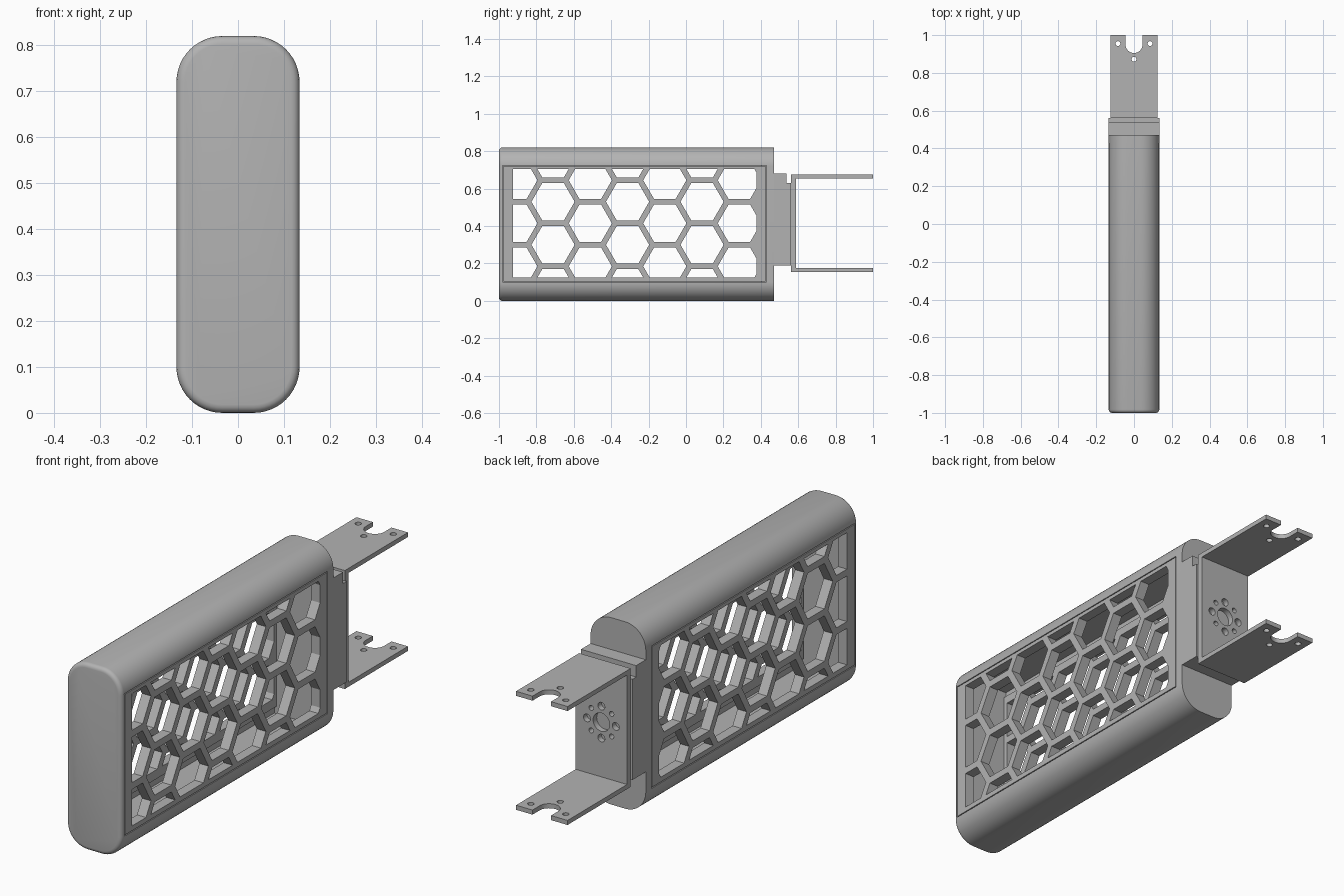
import bpy, bmesh
from math import pi, sin, cos, sqrt
from mathutils import Matrix, Vector

if "Cube" in bpy.data.objects:
    bpy.data.objects.remove(bpy.data.objects["Cube"], do_unlink=True)

GREY = (0.45, 0.45, 0.45, 1)
mat = bpy.data.materials.new("plain grey")
mat.use_nodes = True
mat.diffuse_color = GREY
mat.node_tree.nodes["Principled BSDF"].inputs["Base Color"].default_value = GREY


def make(name, bm):
    bmesh.ops.recalc_face_normals(bm, faces=bm.faces[:])
    me = bpy.data.meshes.new(name)
    bm.to_mesh(me)
    bm.free()
    ob = bpy.data.objects.new(name, me)
    bpy.context.collection.objects.link(ob)
    me.materials.append(mat)
    return ob


def add_box(bm, lo, hi):
    lo, hi = Vector(lo), Vector(hi)
    m = Matrix.Translation((lo + hi) / 2) @ Matrix.Diagonal((*(hi - lo), 1))
    bmesh.ops.create_cube(bm, size=1, matrix=m)


def box(name, lo, hi):
    bm = bmesh.new()
    add_box(bm, lo, hi)
    return make(name, bm)


def add_rod(bm, at, radius, depth, turn=Matrix(), sides=20):
    bmesh.ops.create_cone(bm, cap_ends=True, segments=sides, radius1=radius,
                          radius2=radius, depth=depth,
                          matrix=Matrix.Translation(at) @ turn)


def add_prism(bm, profile, x0, x1):
    """Solid from a (y, z) profile running from x0 to x1."""
    face = bm.faces.new([bm.verts.new((x0, y, z)) for y, z in profile])
    ext = bmesh.ops.extrude_face_region(bm, geom=[face], use_keep_orig=True)["geom"]
    bmesh.ops.translate(bm, vec=(x1 - x0, 0, 0),
                        verts=[v for v in ext if isinstance(v, bmesh.types.BMVert)])


def prism(name, profile, half):
    bm = bmesh.new()
    add_prism(bm, profile, -half, half)
    return make(name, bm)


def combine(ob, other, op="DIFFERENCE"):
    """Apply a boolean and drop the helper."""
    mod = ob.modifiers.new("cut", "BOOLEAN")
    mod.operation, mod.object, mod.solver = op, other, "EXACT"
    dg = bpy.context.evaluated_depsgraph_get()
    me = bpy.data.meshes.new_from_object(ob.evaluated_get(dg))
    ob.modifiers.clear()
    ob.data = me
    bpy.data.objects.remove(other, do_unlink=True)


def smooth(ob):
    bpy.ops.object.select_all(action="DESELECT")
    ob.select_set(True)
    bpy.context.view_layer.objects.active = ob
    bpy.ops.object.shade_smooth_by_angle(angle=0.5)


HALF, TOP, REAR = 0.134, 0.82, 0.47
WALL = 0.104

# Housing: rounded long edges, softened front rim, hollow inside
bm = bmesh.new()
add_box(bm, (-HALF, -1, 0), (HALF, REAR, TOP))
long_edges = [e for e in bm.edges if abs(e.verts[0].co.y - e.verts[1].co.y) > 1]
bmesh.ops.bevel(bm, geom=long_edges, offset=0.1, segments=12, profile=0.5, affect="EDGES")
rim = [e for e in bm.edges if all(v.co.y < -0.99 for v in e.verts)]
bmesh.ops.bevel(bm, geom=rim, offset=0.018, segments=4, profile=0.5, affect="EDGES")
housing = make("housing", bm)
combine(housing, box("cavity", (-WALL, -0.95, 0.05), (WALL, 0.40, 0.77)))
for s in (-1, 1):
    a, b = sorted((s * (WALL - 0.002), s * 0.2))
    combine(housing, box("panel_opening", (a, -0.98, 0.1), (b, 0.43, 0.725)))
smooth(housing)


# Honeycomb side panels: a plate with a locating lip behind it
def hex_cutter(x):
    """Hexagons with points along y, trimmed to the panel window."""
    pitch, bar = 0.23, 0.03
    r = (pitch - bar) / sqrt(3)
    bm = bmesh.new()
    for col in range(7):
        for row in range(-2, 3):
            y = -0.91 + col * pitch * sqrt(3) / 2
            z = 0.415 + (row + 0.5 * (col % 2)) * pitch
            ring = [(y + r * cos(i * pi / 3), z + r * sin(i * pi / 3)) for i in range(6)]
            add_prism(bm, ring, x - 0.08, x + 0.08)
    cutter = make("hex_cutter", bm)
    combine(cutter, box("hex_window", (x - 0.09, -0.925, 0.125), (x + 0.09, 0.378, 0.705)),
            "INTERSECT")
    return cutter


for side, s in (("left", 1), ("right", -1)):
    a, b = sorted((s * 0.1, s * HALF))
    panel = box(side + "_honeycomb_panel", (a, -0.976, 0.104), (b, 0.426, 0.721))
    a, b = sorted((s * 0.09, s * 0.103))
    combine(panel, box("lip", (a, -0.945, 0.085), (b, 0.397, 0.74)), "UNION")
    combine(panel, hex_cutter(s * 0.11))

# Stepped mounting block behind the housing
prism("mounting_block", [(0.46, 0.188), (0.562, 0.188), (0.562, 0.63),
                         (0.537, 0.63), (0.537, 0.68), (0.46, 0.68)], HALF)

# U bracket with forked flange ends
bracket = prism("u_bracket", [(1, 0.155), (1, 0.175), (0.587, 0.175), (0.587, 0.655),
                              (1, 0.655), (1, 0.675), (0.562, 0.675), (0.562, 0.155)], 0.125)
bm = bmesh.new()
for x, y in ((-0.085, 0.955), (0.085, 0.955), (0, 0.872)):
    add_rod(bm, (x, y, 0.4), 0.013, 1)
# Hub hole with a ring of alternating large and small holes
hub_z = 0.415
along_y = Matrix.Rotation(pi / 2, 4, "X")
add_rod(bm, (0, 0.575, hub_z), 0.04, 0.1, along_y, 32)
for i in range(8):
    t = i * pi / 4
    add_rod(bm, (0.07 * sin(t), 0.575, hub_z + 0.07 * cos(t)),
            0.011 if i % 2 else 0.017, 0.1, along_y)
combine(bracket, make("hole_cutter", bm))
bm = bmesh.new()
add_rod(bm, (0, 0.95, 0.4), 0.045, 1, sides=40)
combine(bracket, make("notch_round", bm))
combine(bracket, box("notch_slot", (-0.045, 0.95, -0.1), (0.045, 1.1, 1)))
smooth(bracket)
